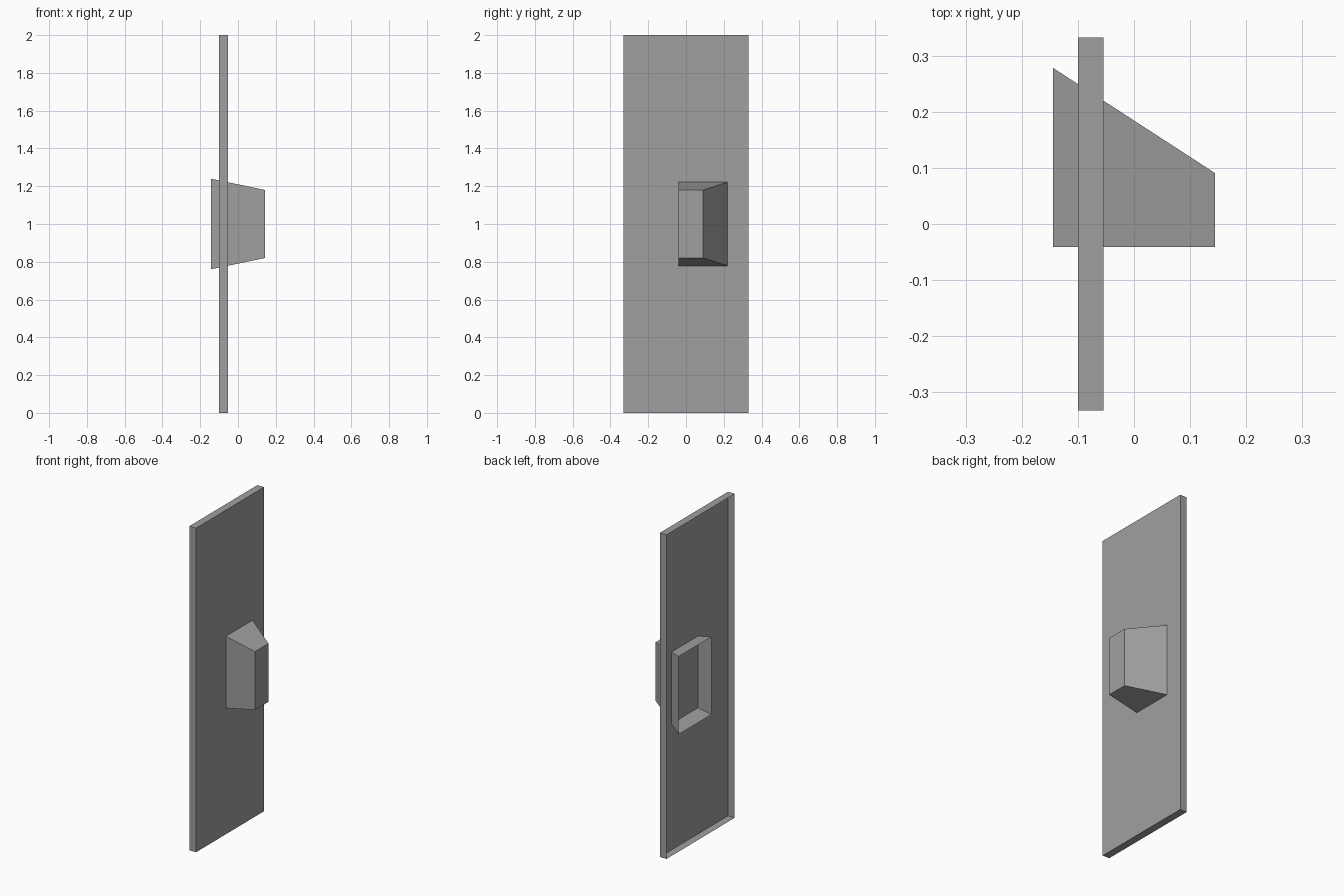
import bpy
import bmesh

default = bpy.data.objects.get("Cube")
if default:
    bpy.data.objects.remove(default, do_unlink=True)

grey = bpy.data.materials.new("plain grey")
grey.use_nodes = True
colour = (0.35, 0.35, 0.35, 1.0)
grey.diffuse_color = colour
grey.node_tree.nodes["Principled BSDF"].inputs["Base Color"].default_value = colour


def open_shell(name, back, front):
    """Thin shell between two upright rectangles (x, y0, y1, z0, z1), open at the back one."""
    bm = bmesh.new()
    rings = []
    for x, y0, y1, z0, z1 in (back, front):
        corners = ((y0, z0), (y1, z0), (y1, z1), (y0, z1))
        rings.append([bm.verts.new((x, y, z)) for y, z in corners])
    rear, fore = rings
    bm.faces.new(fore)
    for i in range(4):
        j = (i + 1) % 4
        bm.faces.new((rear[i], rear[j], fore[j], fore[i]))
    mesh = bpy.data.meshes.new(name)
    bm.to_mesh(mesh)
    bm.free()
    mesh.materials.append(grey)
    obj = bpy.data.objects.new(name, mesh)
    bpy.context.collection.objects.link(obj)
    return obj


# Tall backing panel, hollow on its -x side
open_shell("panel", (-0.1, -0.332, 0.332, 0, 2), (-0.054, -0.332, 0.332, 0, 2))

# Tapered block passing through the panel, hollow on the same side
open_shell("tapered_block",
           (-0.144, -0.041, 0.278, 0.76, 1.24),
           (0.144, -0.041, 0.091, 0.82, 1.18))
